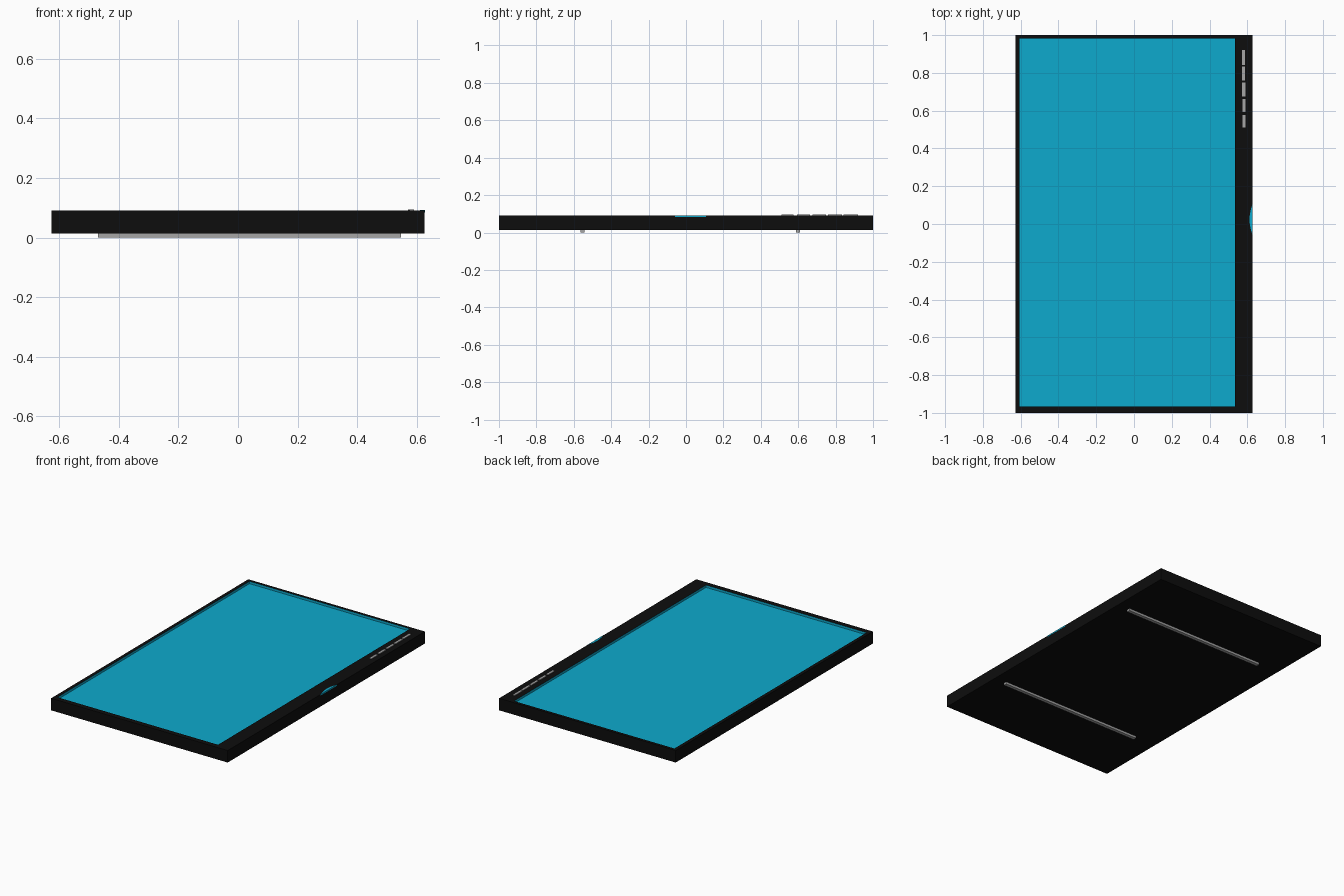
import bpy, bmesh, math

if "Cube" in bpy.data.objects:
    bpy.data.objects.remove(bpy.data.objects["Cube"])


def material(name, rgb):
    m = bpy.data.materials.new(name)
    m.diffuse_color = (*rgb, 1)
    m.use_nodes = True
    m.node_tree.nodes["Principled BSDF"].inputs["Base Color"].default_value = m.diffuse_color
    return m


BLACK = material("black_casing", (0.004, 0.004, 0.004))
BLUE = material("blue_screen", (0.004, 0.40, 0.61))
GREY = material("grey_trim", (0.38, 0.38, 0.38))


def finish(bm, name, *mats):
    bmesh.ops.recalc_face_normals(bm, faces=bm.faces)
    me = bpy.data.meshes.new(name)
    bm.to_mesh(me)
    bm.free()
    for m in mats:
        me.materials.append(m)
    ob = bpy.data.objects.new(name, me)
    bpy.context.collection.objects.link(ob)
    return ob


def box(name, x0, x1, y0, y1, z0, z1, mat):
    bm = bmesh.new()
    bmesh.ops.create_cube(bm, size=1)
    for v in bm.verts:
        v.co.x = x1 if v.co.x > 0 else x0
        v.co.y = y1 if v.co.y > 0 else y0
        v.co.z = z1 if v.co.z > 0 else z0
    return finish(bm, name, mat)


# Casing: rectangular rings from the underside, over the bezel, down to the recessed screen
OUT = (-0.627, 0.627, -1.0, 1.0)
SCR = (-0.605, 0.535, -0.967, 0.981)
TOP, BOTTOM, FLOOR = 0.091, 0.014, 0.076
bm = bmesh.new()
rings = []
for (x0, x1, y0, y1), z in ((OUT, BOTTOM), (OUT, TOP), (SCR, TOP), (SCR, FLOOR)):
    rings.append([bm.verts.new((x, y, z)) for x, y in ((x0, y0), (x1, y0), (x1, y1), (x0, y1))])
bm.faces.new(rings[0])
for r, (a, b) in enumerate(zip(rings, rings[1:])):
    for i in range(4):
        j = (i + 1) % 4
        f = bm.faces.new((a[i], a[j], b[j], b[i]))
        f.material_index = 1 if r == 2 else 0
bm.faces.new(rings[3]).material_index = 1
finish(bm, "casing_and_screen", BLACK, BLUE)

# Row of control buttons on the wide bezel
for i in range(5):
    y = 0.51 + i * 0.083
    x = 0.583 - i * 0.001
    box(f"button_{i + 1}", x - 0.008, x + 0.008, y, y + 0.066 + i * 0.003, 0.088, 0.095, GREY)

# Lens-shaped power light on the right edge
bm = bmesh.new()
N = 12
outline = [(0.6275, -0.06), (0.6275, 0.107)]
for i in range(1, N):
    t = i / N
    outline.append((0.6275 - 0.016 * math.sin(math.pi * t), 0.107 - 0.167 * t))
face = bm.faces.new([bm.verts.new((x, y, 0.084)) for x, y in outline])
ext = bmesh.ops.extrude_face_region(bm, geom=[face])
for v in ext["geom"]:
    if isinstance(v, bmesh.types.BMVert):
        v.co.z = 0.092
finish(bm, "power_light", BLUE)

# Two long rubber feet under the casing
for side, y in (("front", -0.553), ("back", 0.599)):
    box(f"{side}_foot", -0.47, 0.547, y - 0.011, y + 0.011, 0.0, 0.016, GREY)
